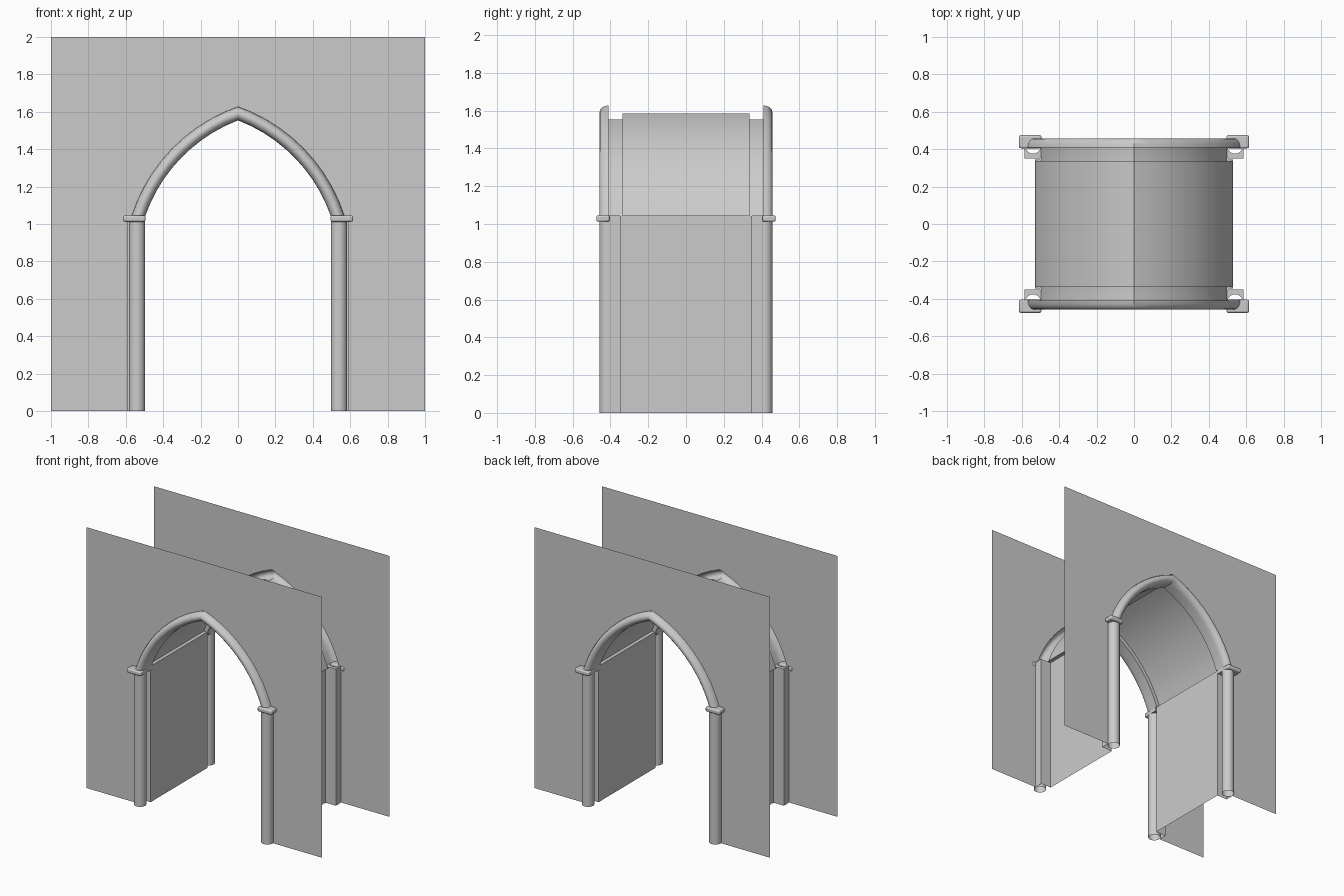
import bpy, bmesh, math
from mathutils import Vector

if "Cube" in bpy.data.objects:
    bpy.data.objects.remove(bpy.data.objects["Cube"], do_unlink=True)

stone = bpy.data.materials.new("grey stone")
stone.use_nodes = True
GREY = (0.6, 0.6, 0.6, 1)
stone.diffuse_color = GREY
stone.node_tree.nodes["Principled BSDF"].inputs["Base Color"].default_value = GREY

# Main dimensions
WALL_Y, INNER_Y = 0.41, 0.337          # wall sheet and end of the vault
SPRING, JAMB_X, RECESS_X = 1.043, 0.5, 0.588
ARC_X, ARC_Z = -0.305, 0.762           # centre of the +x half of the pointed arch
R_OUT, R_IN, R_VAULT = 0.918, 0.849, 0.878
COL_X, COL_Y, COL_R = 0.54, 0.415, 0.044
STEPS = 10


def make(name, bm, toward=None, smooth=True):
    """Turn a bmesh into an object; open sheets face the given point."""
    bmesh.ops.remove_doubles(bm, verts=bm.verts, dist=1e-5)
    bmesh.ops.recalc_face_normals(bm, faces=bm.faces)
    if toward:
        t = Vector(toward)
        side = sum(f.calc_area() * f.normal.dot((t - f.calc_center_median()).normalized())
                   for f in bm.faces)
        if side < 0:
            bmesh.ops.reverse_faces(bm, faces=bm.faces)
    mesh = bpy.data.meshes.new(name)
    bm.to_mesh(mesh)
    bm.free()
    mesh.materials.append(stone)
    obj = bpy.data.objects.new(name, mesh)
    bpy.context.collection.objects.link(obj)
    if smooth:
        bpy.ops.object.select_all(action="DESELECT")
        obj.select_set(True)
        bpy.context.view_layer.objects.active = obj
        bpy.ops.object.shade_smooth_by_angle(angle=math.radians(35))
    return obj


def arch(radius):
    """Pointed arch as (x, z) points from the +x springing to the -x one."""
    a0 = math.asin((SPRING - ARC_Z) / radius)
    a1 = math.acos(-ARC_X / radius)
    half = []
    for i in range(STEPS + 1):
        a = a0 + (a1 - a0) * i / STEPS
        half.append((ARC_X + radius * math.cos(a), ARC_Z + radius * math.sin(a)))
    return half + [(-x, z) for x, z in reversed(half[:-1])]


def loft(rows):
    """Quad sheet through equally long rows of points."""
    bm = bmesh.new()
    grid = [[bm.verts.new(p) for p in row] for row in rows]
    for a, b in zip(grid, grid[1:]):
        for i in range(len(a) - 1):
            bm.faces.new((a[i], a[i + 1], b[i + 1], b[i]))
    return bm


def prism(outline, z0, z1):
    """Closed prism on a flat outline."""
    bm = bmesh.new()
    face = bm.faces.new([bm.verts.new((x, y, z0)) for x, y in outline])
    top = bmesh.ops.extrude_face_region(bm, geom=[face])["geom"]
    bmesh.ops.translate(bm, vec=(0, 0, z1 - z0),
                        verts=[v for v in top if isinstance(v, bmesh.types.BMVert)])
    if not face.is_valid or len(bm.faces) < len(outline) + 2:
        bm.faces.new([v for v in bm.verts if abs(v.co.z - z0) < 1e-6][:len(outline)])
    return bm


for sy, end in ((-1, "front"), (1, "back")):
    outward = (0, sy * 8, 1)

    # Wall sheet with the arched opening
    right = [(-RECESS_X, SPRING), (-RECESS_X, 0), (-1, 0), (-1, 2)]
    left = [(1, 2), (1, 0), (RECESS_X, 0), (RECESS_X, SPRING)]
    bm = bmesh.new()
    bm.faces.new([bm.verts.new((x, sy * WALL_Y, z)) for x, z in left + arch(R_OUT) + right])
    make(end + "_wall", bm, outward, smooth=False)

    # Arch moulding: half-round roll, flat soffit, then a step up to the vault
    mid, rr = (R_OUT + R_IN) / 2, (R_OUT - R_IN) / 2
    section = []
    for i in range(9):
        a = math.pi * i / 8
        section.append((mid + rr * math.cos(a), WALL_Y + 0.048 * math.sin(a)))
    section += [(R_IN, INNER_Y), (R_VAULT, INNER_Y)]
    rows = [[(x, sy * y, z) for x, z in arch(r)] for r, y in section]
    make(end + "_arch_moulding", loft(rows), outward)

    for sx, side in ((-1, "right"), (1, "left")):
        name = end + "_" + side

        # Column shaft, an open tube
        bm = bmesh.new()
        bmesh.ops.create_cone(bm, cap_ends=False, segments=20, radius1=COL_R,
                              radius2=COL_R, depth=1.02)
        bmesh.ops.translate(bm, verts=bm.verts, vec=(sx * COL_X, sy * COL_Y, 0.51))
        make(name + "_column", bm)

        # Capital block with rounded rim
        block = [(0.495, 0.475), (0.615, 0.475), (0.615, 0.405), (0.495, 0.405)]
        cap = make(name + "_capital",
                   prism([(sx * x, sy * y) for x, y in block], 1.012, 1.046))
        bevel = cap.modifiers.new("rounded_rim", "BEVEL")
        bevel.width, bevel.segments = 0.01, 3

        # Collar behind the wall, wrapped round the open shaft
        collar = [(0.497, WALL_Y), (0.497, 0.35), (0.585, 0.35), (0.585, WALL_Y)]
        for i in range(9):
            a = math.pi * i / 8
            collar.append((COL_X + 0.039 * math.cos(a), WALL_Y - 0.034 * math.sin(a)))
        make(name + "_collar",
             prism([(sx * x, sy * y) for x, y in collar], 1.015, 1.044))

# Passage walls with corner recesses for the columns
plan = [(RECESS_X, WALL_Y), (RECESS_X, 0.345), (JAMB_X, 0.345)]
plan += [(x, -y) for x, y in reversed(plan)]
for sx, side in ((-1, "right"), (1, "left")):
    rows = [[(sx * x, y, z) for x, y in plan] for z in (0, SPRING)]
    make(side + "_passage_wall", loft(rows), (0, 0, 0.5), smooth=False)
    # Narrow ledge under the vault
    rows = [[(sx * x, y, SPRING) for y in (-0.345, 0.345)] for x in (JAMB_X, 0.53)]
    make(side + "_ledge", loft(rows), (0, 0, 5), smooth=False)

# Pointed vault between the two arches
rows = [[(x, y, z) for x, z in arch(R_VAULT)] for y in (-INNER_Y, INNER_Y)]
make("vault", loft(rows), (0, 0, 0.8))
